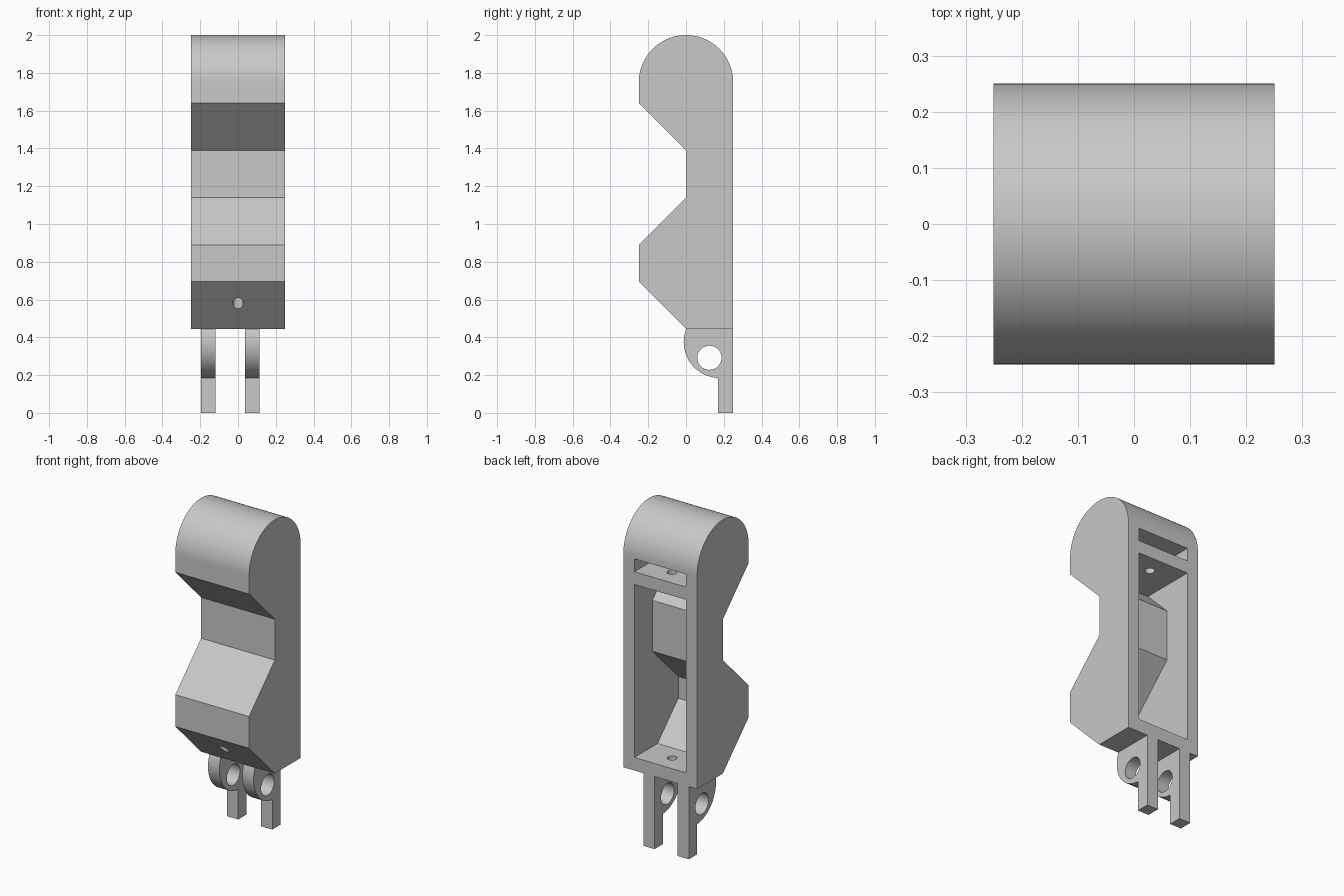
import bpy
from math import sin, cos, pi, radians

cube = bpy.data.objects.get("Cube")
if cube:
    bpy.data.objects.remove(cube, do_unlink=True)

grey = bpy.data.materials.new("light grey plastic")
grey.use_nodes = True
colour = (0.58, 0.58, 0.58, 1)
grey.diffuse_color = colour
grey.node_tree.nodes["Principled BSDF"].inputs["Base Color"].default_value = colour


def arc(cy, cz, r, start, end, steps):
    """Points of an arc in the (y, z) plane, angles in degrees."""
    angles = [radians(start + (end - start) * i / steps) for i in range(steps + 1)]
    return [(cy + r * cos(a), cz + r * sin(a)) for a in angles]


def extrude(name, profile, x0, x1):
    """Solid made by sweeping a (y, z) profile from x0 to x1."""
    n = len(profile)
    verts = [(x, y, z) for x in (x0, x1) for y, z in profile]
    faces = [tuple(range(n)), tuple(reversed(range(n, 2 * n)))]
    faces += [(i, i + n, (i + 1) % n + n, (i + 1) % n) for i in range(n)]
    mesh = bpy.data.meshes.new(name)
    mesh.from_pydata(verts, [], faces)
    obj = bpy.data.objects.new(name, mesh)
    bpy.context.collection.objects.link(obj)
    mesh.materials.append(grey)
    # consistent outward normals
    activate(obj)
    bpy.ops.object.mode_set(mode='EDIT')
    bpy.ops.mesh.select_all(action='SELECT')
    bpy.ops.mesh.normals_make_consistent(inside=False)
    bpy.ops.object.mode_set(mode='OBJECT')
    return obj


def activate(obj):
    bpy.ops.object.select_all(action='DESELECT')
    obj.select_set(True)
    bpy.context.view_layer.objects.active = obj


def cylinder(radius, depth, location, rotation=(0, 0, 0)):
    bpy.ops.mesh.primitive_cylinder_add(vertices=32, radius=radius, depth=depth,
                                        location=location, rotation=rotation)
    return bpy.context.object


def cut(obj, cutter):
    mod = obj.modifiers.new("cut", 'BOOLEAN')
    mod.operation = 'DIFFERENCE'
    mod.solver = 'EXACT'
    mod.object = cutter
    activate(obj)
    bpy.ops.object.modifier_apply(modifier=mod.name)
    bpy.data.objects.remove(cutter, do_unlink=True)


def smooth(obj):
    activate(obj)
    bpy.ops.object.shade_smooth_by_angle(angle=radians(30))


# Segment body: padded front, round top
HALF, INNER, WALL = 0.25, 0.175, 0.075
BASE, TOP = 0.445, 1.75
body = extrude("finger_segment_body",
               [(HALF, BASE), (0, BASE), (-HALF, 0.695), (-HALF, 0.89), (0, 1.14),
                (0, 1.39), (-HALF, 1.64)] + arc(0, TOP, HALF, 180, 0, 64),
               -HALF, HALF)

# Open-backed cavity following the front at an even wall thickness
OPEN = 0.35
cut(body, extrude("cavity_cutter",
                  [(OPEN, 0.525), (0.026, 0.525), (-INNER, 0.726), (-INNER, 0.859),
                   (WALL, 1.109), (WALL, 1.421), (-0.089, 1.585), (OPEN, 1.585)],
                  -INNER, INNER))

# Slot near the top
cut(body, extrude("slot_cutter", [(OPEN, 1.663), (0, 1.663), (0, 1.742), (OPEN, 1.742)],
                  -INNER, INNER))

# Cord holes: floor and partition at the back, lower slope at the front
for y, z, depth in ((0.135, 0.485, 0.16), (0.135, 1.624, 0.14), (-0.135, 0.62, 0.3)):
    cut(body, cylinder(0.028, depth, (0, y, z)))
smooth(body)

# Hinge lugs with pin hole and straight rear stop
lug_profile = ([(HALF, BASE), (HALF, 0), (0.17, 0)]
               + arc(0.178, 0.375, 0.19, 267.5, 158.4, 32))
for name, x0, x1 in (("right_hinge_lug", -0.195, -0.118), ("left_hinge_lug", 0.038, 0.114)):
    lug = extrude(name, lug_profile, x0, x1)
    cut(lug, cylinder(0.064, 0.2, ((x0 + x1) / 2, 0.124, 0.292), (0, pi / 2, 0)))
    smooth(lug)
